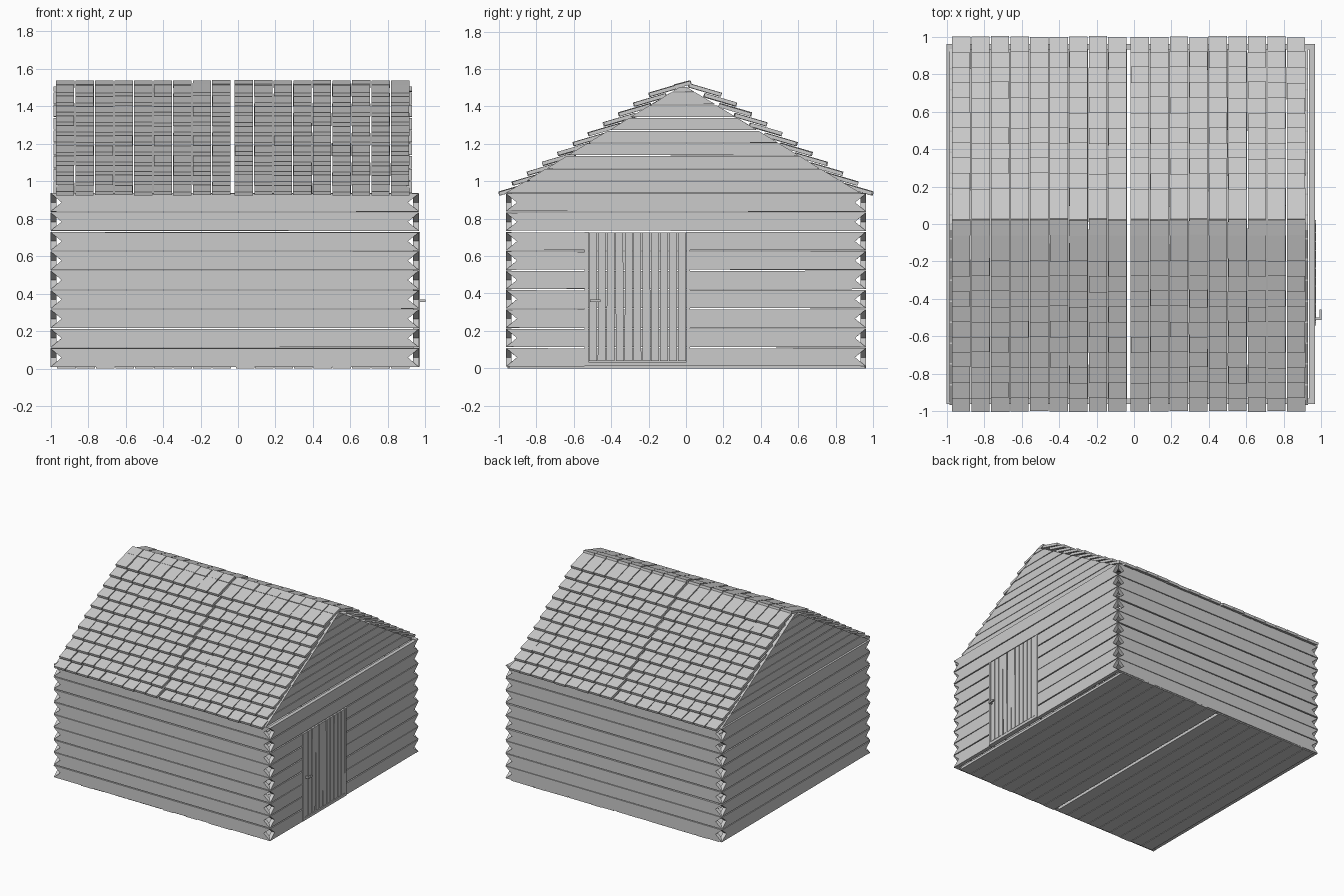
import bpy, random
from math import atan2
from mathutils import Vector, Matrix

if "Cube" in bpy.data.objects:
    bpy.data.objects.remove(bpy.data.objects["Cube"])

random.seed(4)


class Part:
    """Collects prisms and turns them into one named object."""
    def __init__(self, name):
        self.name, self.v, self.f = name, [], []

    def prism(self, pts, a, b, axis):
        # pts: outline in the plane across the axis; a..b: extent along it
        n, s = len(pts), len(self.v)
        for d in (a, b):
            for p, q in pts:
                self.v.append({'x': (d, p, q), 'y': (p, d, q)}[axis])
        self.f.append([s + i for i in range(n)])
        self.f.append([s + n + i for i in reversed(range(n))])
        for i in range(n):
            j = (i + 1) % n
            self.f.append([s + j, s + i, s + n + i, s + n + j])

    def box(self, x0, x1, y0, y1, z0, z1):
        self.prism([(y0, z0), (y1, z0), (y1, z1), (y0, z1)], x0, x1, 'x')

    def finish(self):
        me = bpy.data.meshes.new(self.name)
        me.from_pydata(self.v, [], self.f)
        me.update()
        ob = bpy.data.objects.new(self.name, me)
        bpy.context.collection.objects.link(ob)
        import bmesh
        bm = bmesh.new()
        bm.from_mesh(me)
        bmesh.ops.recalc_face_normals(bm, faces=bm.faces)
        bm.to_mesh(me)
        bm.free()
        return ob


def jit(s):
    return random.uniform(-s, s)


def plank(u0, u1, z, h, notch0=0.058, notch1=0.058):
    """Plank outline with a V notch in each corner end."""
    t, b = z + h, z
    pts = [(u0, b + jit(.002)), (u1, b + jit(.002))]
    if notch1:
        pts.append((u1 - notch1, z + h / 2))
    pts += [(u1, t + jit(.002)), (u0, t + jit(.002))]
    if notch0:
        pts.append((u0 + notch0, z + h / 2))
    return pts


XL, XR, YW, T = -1.0, 0.965, 0.962, 0.03
ROWS, PITCH, H, Z0 = 9, 0.1035, 0.097, 0.01
DOOR_L, DOOR_R = -0.542, 0.022

# Walls of stacked, notched planks; the right wall leaves a doorway
front, back = Part("front_wall"), Part("back_wall")
left, right = Part("left_wall"), Part("right_wall")
for i in range(ROWS):
    z = Z0 + i * PITCH
    front.prism(plank(XL, XR, z, H), -YW, -YW + T, 'y')
    back.prism(plank(XL, XR, z, H), YW - T, YW, 'y')
    left.prism(plank(-YW, YW, z, H), XL, XL + T, 'x')
    if i < 7:
        right.prism(plank(-YW, DOOR_L, z, H, .058, 0), XR - T, XR, 'x')
        right.prism(plank(DOOR_R, YW, z, H, 0, .058), XR - T, XR, 'x')
    else:
        right.prism(plank(-YW, YW, z, H), XR - T, XR, 'x')
for p in (front, back, left, right):
    p.finish()

# Gable planks with ends cut to the roof slope
RIDGE_Y, RIDGE_Z, SLOPE = -0.015, 1.515, 0.61
for name, x0, x1 in (("left_gable", -0.985, -0.957), ("right_gable", 0.90, 0.928)):
    g = Part(name)
    for i in range(9):
        z = 0.935 + i * 0.068
        zt = min(z + 0.063, RIDGE_Z - .01)
        wb, wt = (RIDGE_Z - z) / SLOPE, (RIDGE_Z - zt) / SLOPE
        g.prism([(RIDGE_Y - wb, z + jit(.002)), (RIDGE_Y + wb, z + jit(.002)),
                 (RIDGE_Y + wt, zt), (RIDGE_Y - wt, zt)], x0, x1, 'x')
    g.finish()

# Roof shingles: two groups of nine columns, overlapping courses
TH = 0.02


def shingle(part, x, y, z, dy, dz):
    d = Vector((dy, dz)).normalized()
    n = Vector((-d.y, d.x))
    if n.y < 0:
        n = -n
    n *= TH
    y += jit(.004)
    z += jit(.002)
    pts = [(y, z), (y + dy, z + dz), (y + dy + n.x, z + dz + n.y), (y + n.x, z + n.y)]
    part.prism(pts, x + jit(.001), x + 0.098 + jit(.001), 'x')


columns = [-0.972 + c * 0.1043 for c in range(9)] + [-0.018 + c * 0.1043 for c in range(9)]
for name, s in (("front_roof", -1), ("back_roof", 1)):
    roof = Part(name)
    for r in range(11):
        y = s * (0.995 - r * 0.0812) - (0.01 if r and s < 0 else 0)
        z = 0.925 + r * 0.0528
        for x in columns:
            shingle(roof, x, y, z, -s * 0.17, 0.05)
    roof.finish()
cap = Part("ridge_shingles")
for x in columns:
    shingle(cap, x, -0.055, 1.497, 0.083, 0.022)
cap.finish()

# Floorboards running front to back, wider gap at the middle
floor = Part("floorboards")
for start in (-0.965, -0.012):
    for c in range(9):
        x = start + c * 0.1035
        floor.box(x, x + 0.099, -YW + 0.012 + jit(.006), YW - 0.004 + jit(.004),
                  0.0, 0.022 + jit(.002))
floor.finish()

# Door frame, boards and handle
frame = Part("door_frame")
frame.box(0.935, 0.972, DOOR_L, DOOR_L + 0.02, 0.012, 0.73)
frame.box(0.935, 0.972, DOOR_R - 0.02, DOOR_R, 0.012, 0.73)
frame.box(0.935, 0.972, DOOR_L, DOOR_R, 0.012, 0.034)
frame.finish()
door = Part("door_boards")
n = 11
w = (DOOR_R - DOOR_L - 0.04) / n
for i in range(n):
    y = DOOR_L + 0.02 + i * w
    a, b = jit(.002), jit(.002)
    door.prism([(y + .003 + a, 0.038), (y + w - .003 + a, 0.038),
                (y + w - .003 + b, 0.727), (y + .003 + b, 0.727)], 0.945, 0.97, 'x')
door.finish()
handle = Part("door_handle")
handle.box(0.965, 1.0, -0.512, -0.498, 0.355, 0.369)
handle.box(0.989, 1.0, -0.512, -0.457, 0.355, 0.369)
handle.finish()
